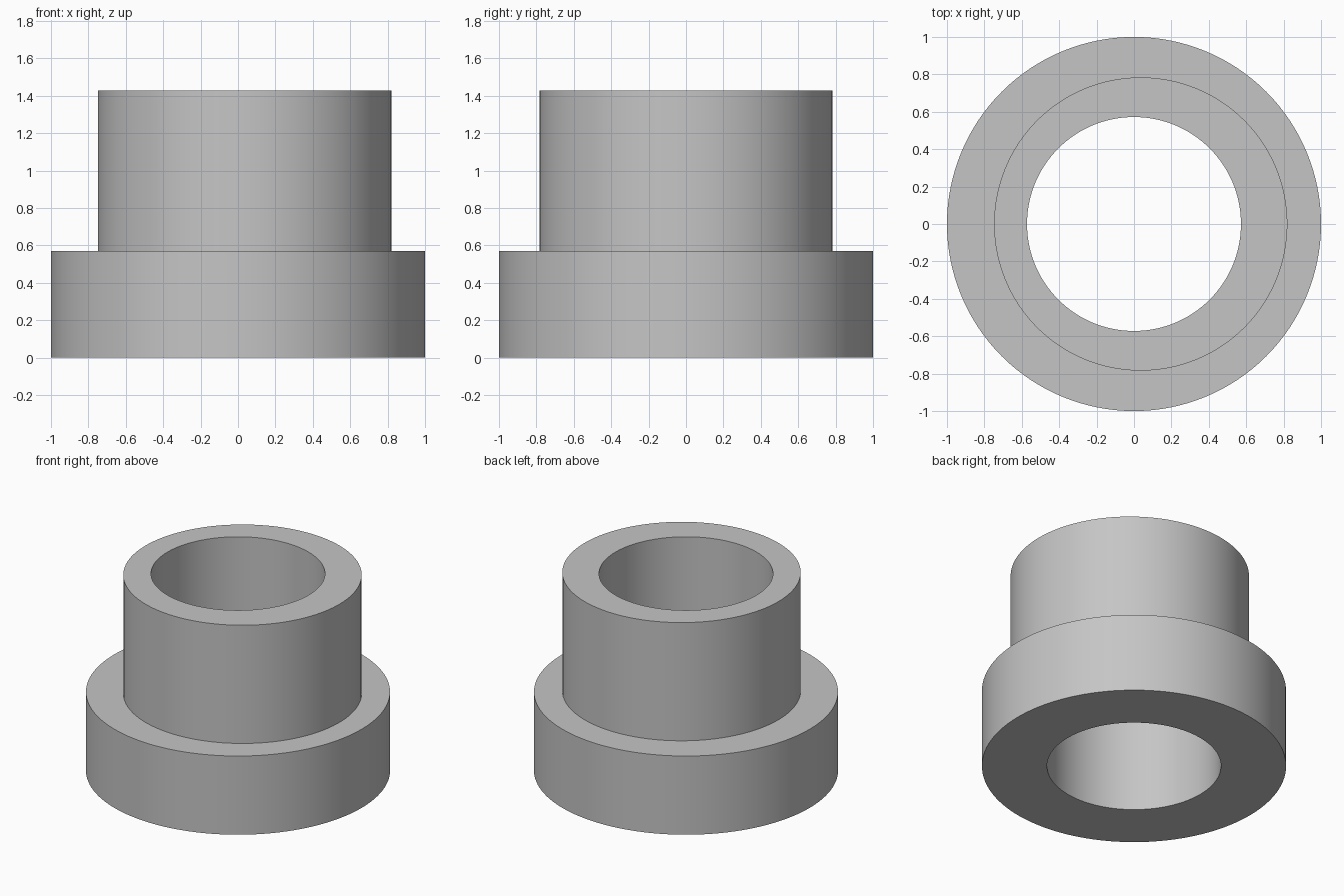
import bpy
import bmesh
from math import cos, sin, tau, radians

cube = bpy.data.objects.get("Cube")
if cube:
    bpy.data.objects.remove(cube, do_unlink=True)

SIDES = 128
BORE, COLLAR, SLEEVE = 0.572, 1.0, 0.784
OFFSET = 0.036          # the sleeve sits off the bore's axis
STEP, TOP = 0.571, 1.429

grey = bpy.data.materials.new("plain grey")
grey.use_nodes = True
colour = (0.56, 0.56, 0.56, 1)
grey.diffuse_color = colour
grey.node_tree.nodes["Principled BSDF"].inputs["Base Color"].default_value = colour


def ring(bm, radius, z, x=0.0):
    return [bm.verts.new((x + radius * cos(tau * i / SIDES),
                          radius * sin(tau * i / SIDES), z))
            for i in range(SIDES)]


# Closed section: collar wall, step, eccentric sleeve wall, rim, bore, base
bm = bmesh.new()
rings = [
    ring(bm, COLLAR, 0),
    ring(bm, COLLAR, STEP),
    ring(bm, SLEEVE, STEP, OFFSET),
    ring(bm, SLEEVE, TOP, OFFSET),
    ring(bm, BORE, TOP),
    ring(bm, BORE, 0),
]
for lower, upper in zip(rings, rings[1:] + rings[:1]):
    for i in range(SIDES):
        j = (i + 1) % SIDES
        bm.faces.new((lower[i], lower[j], upper[j], upper[i]))
bmesh.ops.recalc_face_normals(bm, faces=bm.faces)

mesh = bpy.data.meshes.new("eccentric_bushing")
bm.to_mesh(mesh)
bm.free()
mesh.materials.append(grey)
bushing = bpy.data.objects.new("eccentric_bushing", mesh)
bpy.context.collection.objects.link(bushing)

# Smooth walls with crisp rims
bpy.ops.object.select_all(action="DESELECT")
bushing.select_set(True)
bpy.context.view_layer.objects.active = bushing
bpy.ops.object.shade_smooth_by_angle(angle=radians(30))
